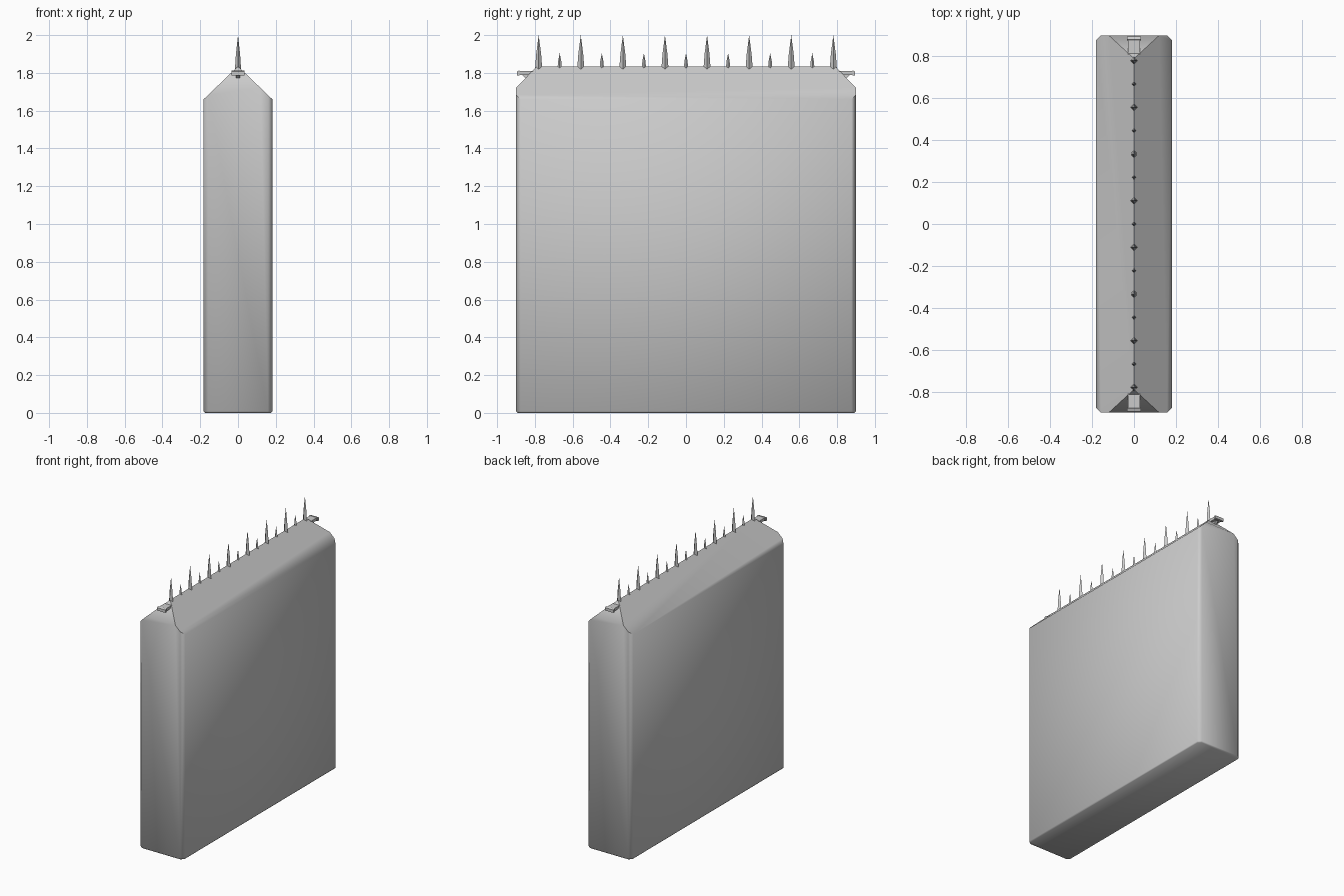
import bpy, bmesh
from mathutils import Vector

if "Cube" in bpy.data.objects:
    bpy.data.objects.remove(bpy.data.objects["Cube"])

HX, HY, RIDGE, CH = 0.182, 0.9, 1.835, 0.024


def finish(name, bm, smooth=None):
    bmesh.ops.recalc_face_normals(bm, faces=bm.faces)
    mesh = bpy.data.meshes.new(name)
    bm.to_mesh(mesh)
    bm.free()
    ob = bpy.data.objects.new(name, mesh)
    bpy.context.collection.objects.link(ob)
    if smooth:
        bpy.ops.object.select_all(action='DESELECT')
        ob.select_set(True)
        bpy.context.view_layer.objects.active = ob
        bpy.ops.object.shade_smooth_by_angle(angle=smooth)
    return ob


def extrude_face(bm, pts, vec):
    face = bm.faces.new([bm.verts.new(p) for p in pts])
    new = bmesh.ops.extrude_face_region(bm, geom=[face])['geom']
    bmesh.ops.translate(bm, vec=vec, verts=[v for v in new if isinstance(v, bmesh.types.BMVert)])


# Wall slab: footprint with cut corners, then four roof planes slice the top
bm = bmesh.new()
a, b = HX - CH, HY - CH
foot = [(a, -HY), (HX, -b), (HX, b), (a, HY), (-a, HY), (-HX, b), (-HX, -b), (-a, -HY)]
extrude_face(bm, [(x, y, 0) for x, y in foot], (0, 0, 2))
bmesh.ops.bevel(bm, geom=[e for e in bm.edges if all(v.co.z < 0.001 for v in e.verts)],
                offset=0.008, segments=1, affect='EDGES')
for s in (1, -1):
    for co, no in (((0, 0, RIDGE), (s * (RIDGE - 1.66), 0, HX)),
                   ((0, s * HY, 1.72), (0, s * (RIDGE - 1.72), 0.11))):
        cut = bmesh.ops.bisect_plane(bm, geom=bm.verts[:] + bm.edges[:] + bm.faces[:], dist=1e-5,
                                     plane_co=co, plane_no=Vector(no).normalized(), clear_outer=True)
        edges = [g for g in cut['geom_cut'] if isinstance(g, bmesh.types.BMEdge)]
        bmesh.ops.holes_fill(bm, edges=edges, sides=0)
finish("wall_slab", bm, 1.0)


# Four-sided spikes along the ridge, tall and short alternating
def spike(name, y, top, r):
    bm = bmesh.new()
    base = RIDGE - 0.015
    rings = []
    for z, k in ((base, 1.0), (RIDGE + 0.4 * (top - RIDGE), 0.68)):
        rings.append([bm.verts.new((dx * r * k * 0.85, y + dy * r * k, z))
                      for dx, dy in ((1, 0), (0, 1), (-1, 0), (0, -1))])
    tip = bm.verts.new((0, y, top))
    bm.faces.new(rings[0][::-1])
    for i in range(4):
        j = (i + 1) % 4
        bm.faces.new((rings[0][i], rings[0][j], rings[1][j], rings[1][i]))
        bm.faces.new((rings[1][i], rings[1][j], tip))
    finish(name, bm)


for i in range(15):
    y = -0.78 + i * 1.56 / 14
    if i % 2 == 0:
        spike("tall_spike", y, 2.0, 0.019)
    else:
        spike("short_spike", y, 1.905, 0.012)

# End brackets: plate, lipped end and small brace below
for s in (1, -1):
    for name, w, prof in (
            ("bracket_plate", 0.028, [(0.81, 1.79), (0.88, 1.79), (0.88, 1.81), (0.81, 1.81)]),
            ("bracket_lip", 0.034, [(0.877, 1.792), (0.882, 1.785), (0.895, 1.787),
                                    (0.895, 1.808), (0.882, 1.813), (0.877, 1.808)]),
            ("bracket_brace", 0.01, [(0.82, 1.795), (0.875, 1.795), (0.845, 1.768), (0.82, 1.768)])):
        bm = bmesh.new()
        extrude_face(bm, [(-w, s * y, z) for y, z in prof], (2 * w, 0, 0))
        finish(name, bm)
